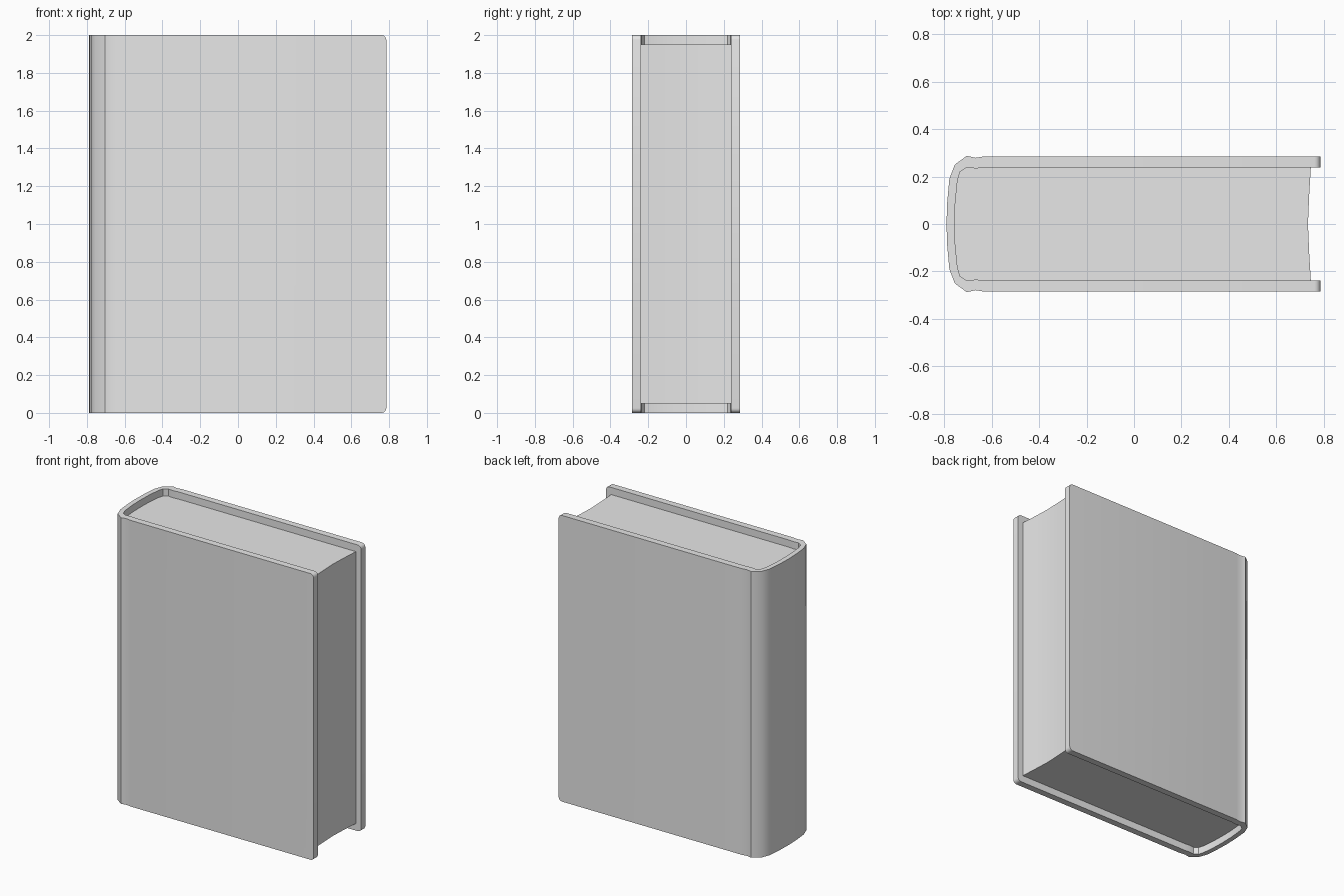
import bpy, bmesh

if "Cube" in bpy.data.objects:
    bpy.data.objects.remove(bpy.data.objects["Cube"])

H = 2.0          # cover height
INSET = 0.05     # page block set in at head and foot
EDGE = 0.785     # fore edge of the boards

# Half profiles in plan, from the fore edge round to the middle of the spine
OUTER = [(EDGE, 0.285), (-0.63, 0.285), (-0.667, 0.279), (-0.705, 0.287),
         (-0.755, 0.25), (-0.778, 0.19), (-0.787, 0.09), (-0.79, 0)]
INNER = [(EDGE, 0.238), (-0.63, 0.238), (-0.665, 0.234), (-0.705, 0.238),
         (-0.733, 0.22), (-0.744, 0.18), (-0.753, 0.09), (-0.755, 0)]
FORE = [(0.745, 0.238), (0.738, 0.12), (0.733, 0)]

grey = bpy.data.materials.new("grey")
grey.diffuse_color = (0.8, 0.8, 0.8, 1)
grey.use_nodes = True
grey.node_tree.nodes["Principled BSDF"].inputs["Base Color"].default_value = grey.diffuse_color


def mirrored(half):
    return half + [(x, -y) for x, y in reversed(half[:-1])]


def finish(name, bm):
    bmesh.ops.recalc_face_normals(bm, faces=bm.faces)
    mesh = bpy.data.meshes.new(name)
    bm.to_mesh(mesh)
    bm.free()
    mesh.materials.append(grey)
    obj = bpy.data.objects.new(name, mesh)
    bpy.context.collection.objects.link(obj)
    bpy.context.view_layer.objects.active = obj
    obj.select_set(True)
    bpy.ops.object.shade_smooth_by_angle(angle=0.6)
    obj.select_set(False)
    return obj


def extrude_up(bm, faces, height):
    new = bmesh.ops.extrude_face_region(bm, geom=faces)["geom"]
    bmesh.ops.translate(bm, vec=(0, 0, height),
                        verts=[v for v in new if isinstance(v, bmesh.types.BMVert)])


# Cover: boards and rounded spine as one folded strip
bm = bmesh.new()
outer = [bm.verts.new((x, y, 0)) for x, y in mirrored(OUTER)]
inner = [bm.verts.new((x, y, 0)) for x, y in mirrored(INNER)]
strip = [bm.faces.new((outer[i], outer[i + 1], inner[i + 1], inner[i]))
         for i in range(len(outer) - 1)]
extrude_up(bm, strip, H)

# Rounded board corners at the fore edge
corners = [e for e in bm.edges
           if all(v.co.x > EDGE - 0.001 for v in e.verts)
           and abs(e.verts[0].co.z - e.verts[1].co.z) < 0.001]
bmesh.ops.bevel(bm, geom=corners, offset=0.025, segments=4, profile=0.5,
                affect='EDGES')
finish("cover", bm)

# Page block with a hollow fore edge
bm = bmesh.new()
hinge = [(x, y) for x, y in mirrored(INNER)[1:-1]]
fore = [(x, -y) for x, y in FORE] + [(x, y) for x, y in reversed(FORE[:-1])]
base = bm.faces.new([bm.verts.new((x, y, INSET)) for x, y in hinge + fore])
extrude_up(bm, [base], H - 2 * INSET)
finish("page_block", bm)
